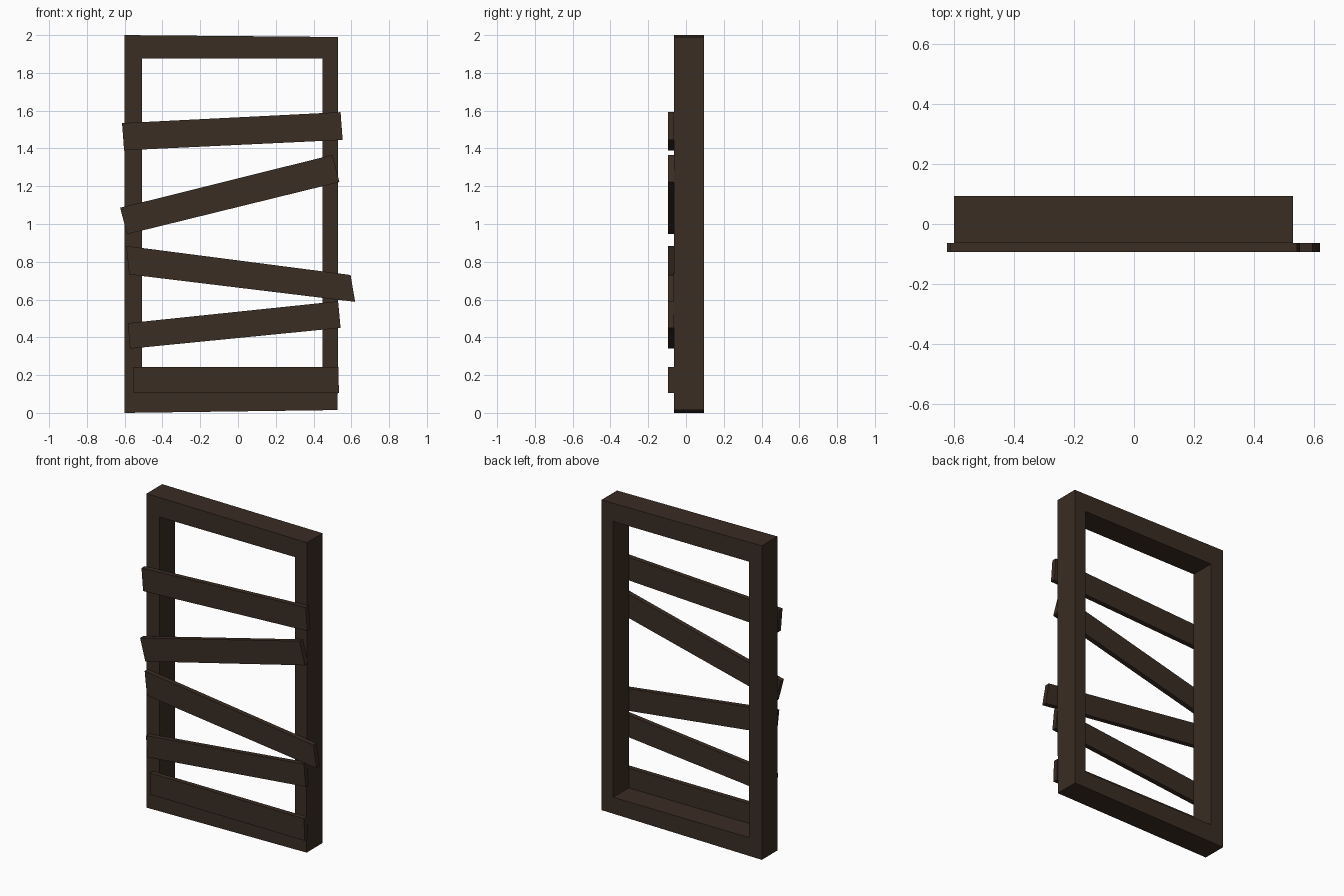
import bpy
import bmesh

if "Cube" in bpy.data.objects:
    bpy.data.objects.remove(bpy.data.objects["Cube"], do_unlink=True)

FRAME_FRONT, FRAME_BACK = -0.063, 0.094
PLANK_FRONT = -0.094

# Dark timber, shared by every part
wood = bpy.data.materials.new("dark_brown_wood")
wood.use_nodes = True
colour = (0.043, 0.026, 0.017, 1)
wood.diffuse_color = colour
bsdf = wood.node_tree.nodes["Principled BSDF"]
bsdf.inputs["Base Color"].default_value = colour
bsdf.inputs["Roughness"].default_value = 0.9


def finish(name, bm):
    bmesh.ops.recalc_face_normals(bm, faces=bm.faces)
    mesh = bpy.data.meshes.new(name)
    bm.to_mesh(mesh)
    bm.free()
    mesh.materials.append(wood)
    obj = bpy.data.objects.new(name, mesh)
    bpy.context.collection.objects.link(obj)
    return obj


def extrude_faces(bm, y_front, y_back):
    """Give flat front faces their depth."""
    result = bmesh.ops.extrude_face_region(bm, geom=list(bm.faces), use_keep_orig=True)
    new = [v for v in result["geom"] if isinstance(v, bmesh.types.BMVert)]
    bmesh.ops.translate(bm, verts=new, vec=(0, y_back - y_front, 0))


def board(name, corners):
    """Flat board from four (x, z) corners."""
    bm = bmesh.new()
    bm.faces.new([bm.verts.new((x, PLANK_FRONT, z)) for x, z in corners])
    extrude_faces(bm, PLANK_FRONT, FRAME_FRONT)
    return finish(name, bm)


# Slightly crooked window frame: four mitred members
outer = [(-0.6, 0), (0.528, 0.015), (0.53, 1.99), (-0.6, 2)]
inner = [(-0.508, 0.118), (0.447, 0.118), (0.447, 1.875), (-0.508, 1.875)]
bm = bmesh.new()
out_ring, in_ring = ([bm.verts.new((x, FRAME_FRONT, z)) for x, z in ring]
                     for ring in (outer, inner))
for i in range(4):
    j = (i + 1) % 4
    bm.faces.new((out_ring[i], out_ring[j], in_ring[j], in_ring[i]))
extrude_faces(bm, FRAME_FRONT, FRAME_BACK)
finish("window_frame", bm)

# Boards nailed across the front, listed from top to bottom
boards = {
    "top_board": [(-0.614, 1.534), (0.543, 1.592), (0.554, 1.445), (-0.603, 1.39)],
    "upper_slanted_board": [(-0.624, 1.086), (0.5, 1.366), (0.537, 1.222), (-0.587, 0.946)],
    "middle_slanted_board": [(-0.592, 0.884), (0.596, 0.73), (0.62, 0.588), (-0.576, 0.733)],
    "lower_board": [(-0.583, 0.475), (0.53, 0.591), (0.543, 0.45), (-0.572, 0.34)],
    "bottom_board": [(-0.555, 0.244), (0.532, 0.244), (0.534, 0.104), (-0.555, 0.108)],
}
for name, corners in boards.items():
    board(name, corners)
